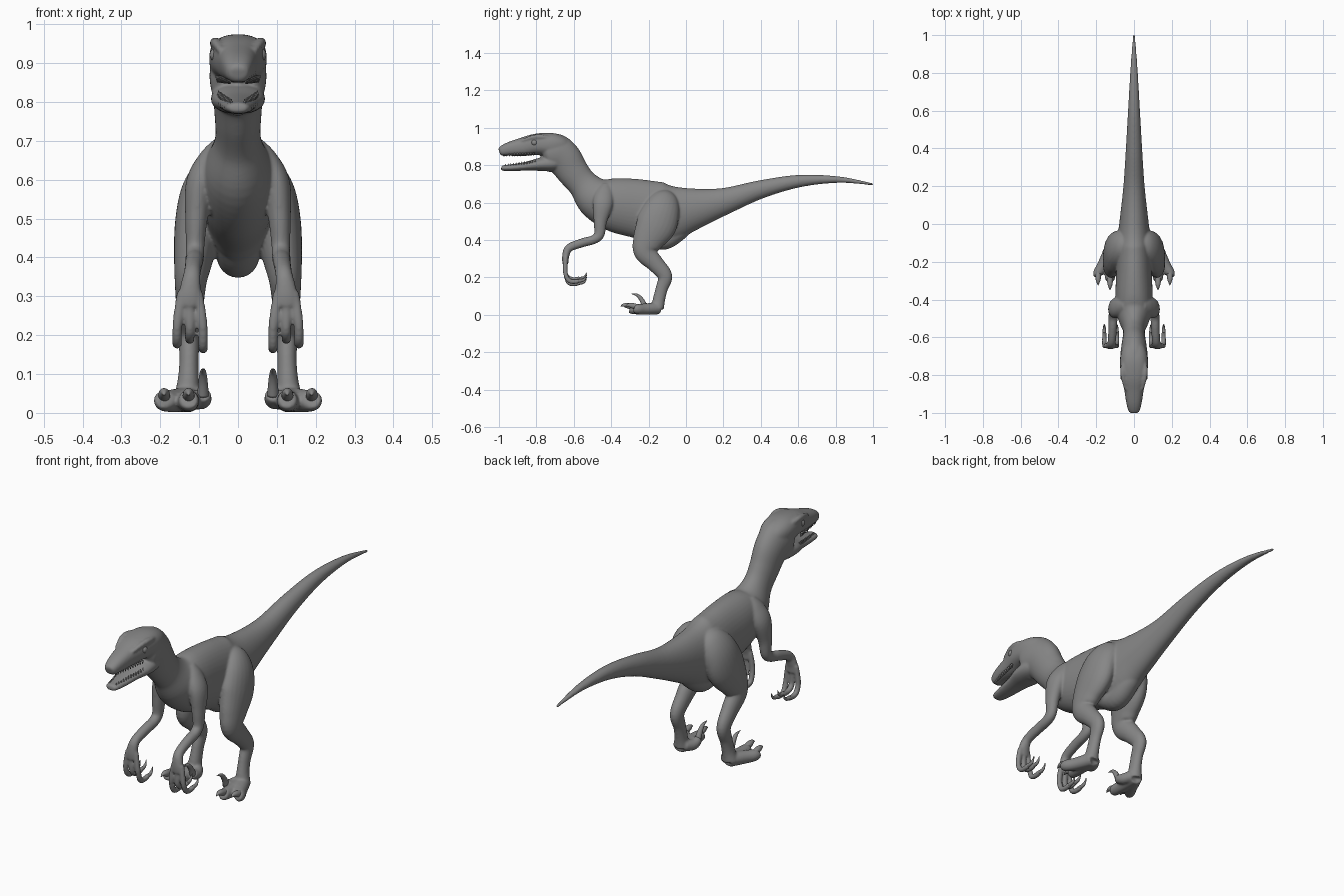
import bpy, bmesh, math
from mathutils import Vector, Matrix


def tube(bm, secs, side=1, p=2.0, n=24, steps=6):
    """Closed loft through (x, y, z, half width, half depth) sections."""
    pts = []
    for i in range(len(secs) - 1):
        k = [secs[max(i - 1, 0)], secs[i], secs[i + 1], secs[min(i + 2, len(secs) - 1)]]
        for j in range(steps):
            t = j / steps
            pts.append([0.5 * (2 * b + (c - a) * t + (2 * a - 5 * b + 4 * c - d) * t * t
                               + (3 * b - a - 3 * c + d) * t ** 3) for a, b, c, d in zip(*k)])
    pts.append(list(secs[-1]))
    pos = [Vector((q[0] * side, q[1], q[2])) for q in pts]
    rings = []
    for i, q in enumerate(pts):
        t = (pos[min(i + 1, len(pos) - 1)] - pos[max(i - 1, 0)]).normalized()
        u = Vector((1, 0, 0))
        u = (u - t * u.dot(t)).normalized()
        v = t.cross(u)
        ring = []
        for j in range(n):
            ang = 2 * math.pi * j / n
            c, s = math.cos(ang), math.sin(ang)
            c = math.copysign(abs(c) ** (2 / p), c)
            s = math.copysign(abs(s) ** (2 / p), s)
            ring.append(bm.verts.new(pos[i] + u * c * max(q[3], .001) + v * s * max(q[4], .001)))
        rings.append(ring)
    for a, b in zip(rings, rings[1:]):
        for j in range(n):
            bm.faces.new((a[j], a[(j + 1) % n], b[(j + 1) % n], b[j]))
    bm.faces.new(rings[0][::-1])
    bm.faces.new(rings[-1])


def round_tube(bm, pts, side=1, n=16, steps=5):
    tube(bm, [(x, y, z, r, r) for x, y, z, r in pts], side, n=n, steps=steps)


grey = bpy.data.materials.new("dark_grey")
grey.diffuse_color = (.24, .24, .24, 1)


def finish(bm, name):
    bmesh.ops.recalc_face_normals(bm, faces=bm.faces)
    for f in bm.faces:
        f.smooth = True
    me = bpy.data.meshes.new(name)
    bm.to_mesh(me)
    bm.free()
    me.materials.append(grey)
    ob = bpy.data.objects.new(name, me)
    bpy.context.collection.objects.link(ob)
    return ob


skin, claws, teeth, eyes = (bmesh.new() for _ in range(4))

# tail, torso, neck and back of the head
spine = [(1.0, .698, .006, .006), (.82, .723, .019, .017), (.61, .716, .031, .033),
         (.40, .671, .043, .049), (.20, .606, .056, .073), (.02, .563, .076, .118),
         (-.12, .541, .092, .166), (-.25, .567, .094, .158), (-.38, .59, .098, .145),
         (-.48, .628, .088, .115), (-.55, .698, .06, .082), (-.605, .765, .06, .086),
         (-.652, .832, .067, .096), (-.70, .864, .073, .105), (-.74, .866, .07, .092),
         (-.765, .862, .05, .05)]
tube(skin, [(0, *s) for s in spine], n=40)
# keel between the thighs
tube(skin, [(0, .04, .50, .03, .03), (0, -.04, .445, .05, .05), (0, -.13, .405, .055, .058),
            (0, -.22, .45, .06, .05), (0, -.28, .50, .04, .04)])

# upper and lower jaw
upper = [(-.62, .868, .03, .03), (-.66, .888, .06, .06), (-.72, .909, .074, .064),
         (-.80, .912, .069, .057), (-.87, .899, .053, .05), (-.94, .888, .042, .038),
         (-.985, .876, .031, .027), (-.998, .872, .02, .018)]
lower = [(-.66, .825, .045, .03), (-.70, .812, .066, .042), (-.77, .806, .069, .037),
         (-.84, .797, .053, .025), (-.92, .788, .041, .019), (-.975, .785, .031, .015),
         (-.988, .786, .02, .011)]
for jaw, p in ((upper, 2.4), (lower, 2.1)):
    tube(skin, [(0, *s) for s in jaw], p=p, n=32)

leg = [(.03, -.10, .645, .03, .04), (.06, -.11, .615, .052, .075), (.088, -.13, .56, .06, .098),
       (.103, -.16, .48, .06, .108),
       (.115, -.205, .395, .05, .082), (.122, -.218, .335, .041, .06),
       (.124, -.162, .272, .035, .046), (.126, -.112, .207, .029, .039),
       (.126, -.13, .14, .025, .033), (.128, -.145, .08, .028, .033),
       (.132, -.152, .034, .036, .035)]
arm = [(.04, -.43, .69, .025, .03), (.068, -.435, .65, .034, .05), (.098, -.445, .59, .036, .054),
       (.107, -.458, .5, .029, .036), (.11, -.464, .43, .024, .028), (.111, -.495, .402, .024, .024),
       (.113, -.55, .387, .023, .024), (.118, -.625, .358, .022, .022),
       (.123, -.643, .315, .028, .019), (.125, -.645, .275, .031, .016)]

for s in (1, -1):
    tube(skin, leg, s)
    tube(skin, arm, s)
    # brow ridge and eye
    round_tube(skin, [(.042, -.88, .93, .008), (.056, -.82, .95, .012),
                      (.059, -.77, .951, .014), (.048, -.71, .94, .012)], s)
    bmesh.ops.create_uvsphere(eyes, u_segments=20, v_segments=12, radius=.018,
                              matrix=Matrix.Translation((s * .055, -.81, .921)))
    # forward toes with claws
    for x, y in ((.127, -.30), (.19, -.275)):
        m = .4 * .13 + .6 * x
        round_tube(skin, [(.13, -.145, .036, .033), (m, -.22, .031, .03),
                          (x, y + .015, .031, .027), (x, y, .034, .022)], s)
        round_tube(claws, [(x, y + .02, .04, .016), (x, y - .015, .05, .014),
                           (x, y - .035, .052, .008), (x, y - .05, .045, .001)], s)
    # raised inner toe with sickle claw
    round_tube(skin, [(.115, -.15, .04, .028), (.093, -.19, .034, .025),
                      (.09, -.225, .048, .02)], s)
    round_tube(claws, [(.09, -.22, .045, .015), (.09, -.237, .08, .012),
                       (.09, -.26, .105, .008), (.09, -.292, .113, .001)], s)
    # curled fingers with claws
    for x, d in ((.09, -.012), (.124, .012), (.157, 0)):
        k = .125 + (x - .125) * .65
        round_tube(skin, [(k, -.643, .31, .012), (.3 * k + .7 * x, -.646, .25, .013),
                          (x, -.643, .215, .0125), (x, -.628, .186 + d, .013),
                          (x, -.6, .177 + d, .0125), (x, -.568, .183 + d, .012)], s)
        round_tube(claws, [(x, -.575, .182 + d, .01), (x, -.552, .185 + d, .008),
                           (x, -.538, .197 + d, .005), (x, -.531, .215 + d, .001)], s)
    # small teeth along both jaws
    for i in range(12):
        t = i / 11
        y = -.975 + .16 * t
        x = .02 + .033 * t
        zu = .858 + .004 * t
        zl = .794 + .022 * t
        round_tube(teeth, [(x, y, zu + .006, .006), (x, y + .002, zu - .012, .001)], s, 8, 2)
        round_tube(teeth, [(x - .003, y + .008, zl - .004, .005),
                           (x - .003, y + .01, zl + .013, .001)], s, 8, 2)

# fuse all flesh into one smooth skin
body = finish(skin, "body_skin")
rm = body.modifiers.new("fuse", 'REMESH')
rm.mode = 'VOXEL'
rm.voxel_size = .005
rm.use_smooth_shade = True
sm = body.modifiers.new("soften", 'SMOOTH')
sm.factor = .5
sm.iterations = 9

finish(claws, "claws")
finish(teeth, "teeth")
finish(eyes, "eyes")
